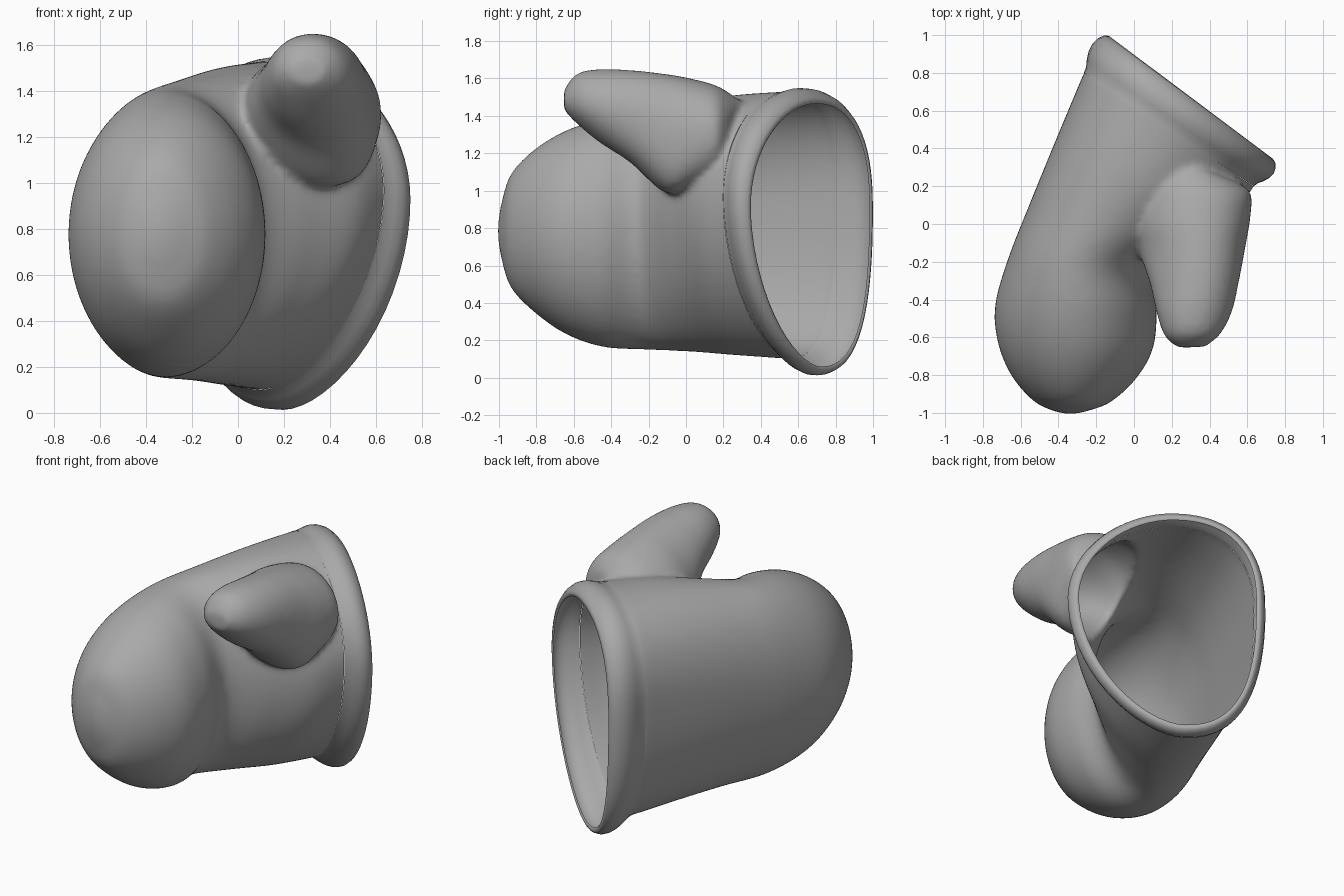
import bpy, bmesh, math
from mathutils import Vector

cube = bpy.data.objects.get("Cube")
if cube:
    bpy.data.objects.remove(cube, do_unlink=True)

grey = bpy.data.materials.new("plain_grey")
grey.use_nodes = True
grey.diffuse_color = (0.4, 0.4, 0.4, 1)
grey.node_tree.nodes["Principled BSDF"].inputs["Base Color"].default_value = (0.4, 0.4, 0.4, 1)

SIDES = 64
NECK = (-0.265, 0.80, 0.635, 0.20, 0.10, 1.53, 0.97, -0.10)
OUT = Vector((0.56, 0.83, 0)).normalized()
ACROSS = Vector((OUT.y, -OUT.x, 0))


def ring(s):
    """Egg-shaped section: left end, right end, bottom, top, widest height, lean."""
    lx, ly, rx, ry, zb, zt, zm, lean = s
    left, right = Vector((lx, ly, 0)), Vector((rx, ry, 0))
    mid, half = (left + right) / 2, (right - left) / 2
    side = half.normalized()
    pts = []
    for i in range(SIDES):
        a = math.tau * i / SIDES
        c, n = math.cos(a), math.sin(a)
        # Squarer on one side, more pointed on the lower other side
        power = 1 + lean if c < 0 else 1 - lean if n < 0 else 1
        c = math.copysign(abs(c) ** power, c)
        n = math.copysign(abs(n) ** power, n)
        p = mid + half * c + side * lean * n * n * (1 if n < 0 else 0.5)
        p.z = zm + n * ((zt - zm) if n > 0 else (zm - zb))
        pts.append(p)
    return pts


def spline(keys, steps=6):
    """Smooth in-between sections."""
    out = []
    for i in range(len(keys) - 1):
        k = [keys[max(0, min(len(keys) - 1, i + j))] for j in (-1, 0, 1, 2)]
        for j in range(steps):
            t = j / steps
            out.append([0.5 * (2 * b + (c - a) * t + (2 * a - 5 * b + 4 * c - d) * t * t
                               + (3 * b - a - 3 * c + d) * t ** 3) for a, b, c, d in zip(*k)])
    return out + [keys[-1]]


def loft(name, rings, capped):
    bm = bmesh.new()
    loops = [[bm.verts.new(p) for p in r] for r in rings]
    for a, b in zip(loops, loops[1:]):
        for i in range(SIDES):
            j = (i + 1) % SIDES
            bm.faces.new((a[i], a[j], b[j], b[i]))
    if capped:
        bm.faces.new(loops[0])
        bm.faces.new(loops[-1])
    bmesh.ops.recalc_face_normals(bm, faces=bm.faces)
    mesh = bpy.data.meshes.new(name)
    bm.to_mesh(mesh)
    bm.free()
    mesh.materials.append(grey)
    mesh.shade_smooth()
    ob = bpy.data.objects.new(name, mesh)
    bpy.context.collection.objects.link(ob)
    return ob


# Hand and fingers, starting a little behind the neck
hand = [
    NECK,
    (-0.42, 0.43, 0.52, 0.05, 0.12, 1.51, 0.92, -0.08),
    (-0.555, 0.10, 0.31, -0.09, 0.14, 1.465, 0.88, -0.05),
    (-0.665, -0.18, 0.10, -0.25, 0.15, 1.42, 0.83, -0.02),
    (-0.735, -0.43, 0.12, -0.46, 0.165, 1.385, 0.78, 0),
    (-0.72, -0.63, 0.10, -0.66, 0.235, 1.32, 0.78, 0),
    (-0.65, -0.80, 0.01, -0.82, 0.35, 1.22, 0.78, 0),
    (-0.54, -0.93, -0.12, -0.94, 0.48, 1.09, 0.78, 0),
    (-0.44, -0.985, -0.23, -0.985, 0.63, 0.94, 0.78, 0),
    (-0.36, -1.005, -0.31, -1.005, 0.74, 0.83, 0.78, 0)]
rings = [ring(s) for s in spline(hand)]
rings.insert(0, [p + OUT * 0.1 for p in rings[0]])
mitten = loft("mitten_body", rings, True)

# Thumb, its root fading into the hand near the neck
thumb_keys = [
    (0.14, 0.37, 0.55, 0.22, 1.15, 1.47, 1.30, 0),
    (0.05, 0.20, 0.62, 0.16, 1.08, 1.555, 1.30, 0.03),
    (0.00, 0.02, 0.615, 0.03, 1.02, 1.60, 1.30, 0.07),
    (0.03, -0.15, 0.595, -0.09, 0.99, 1.625, 1.31, 0.07),
    (0.085, -0.32, 0.56, -0.28, 1.15, 1.645, 1.40, 0.04),
    (0.12, -0.47, 0.52, -0.46, 1.26, 1.65, 1.45, 0),
    (0.16, -0.59, 0.46, -0.58, 1.36, 1.625, 1.48, 0),
    (0.23, -0.655, 0.38, -0.65, 1.43, 1.54, 1.49, 0)]
thumb = loft("thumb_helper", [ring(s) for s in spline(thumb_keys)], True)

# Merge into one soft skin
union = mitten.modifiers.new("join_thumb", 'BOOLEAN')
union.operation = 'UNION'
union.object = thumb
union.solver = 'EXACT'
skin = mitten.modifiers.new("skin", 'REMESH')
skin.mode = 'VOXEL'
skin.voxel_size = 0.018
soft = mitten.modifiers.new("soften", 'SMOOTH')
soft.iterations = 12
bpy.context.view_layer.update()
merged = bpy.data.meshes.new_from_object(mitten.evaluated_get(bpy.context.evaluated_depsgraph_get()))
mitten.modifiers.clear()
bpy.data.objects.remove(thumb, do_unlink=True)

# Open the wrist so the inside is hollow
bm = bmesh.new()
bm.from_mesh(merged)
bmesh.ops.bisect_plane(bm, geom=bm.verts[:] + bm.edges[:] + bm.faces[:],
                       plane_co=Vector(NECK[:2] + (0,)) + OUT * 0.004, plane_no=OUT, clear_outer=True)
bm.to_mesh(merged)
bm.free()
mitten.data = merged
merged.materials.clear()
merged.materials.append(grey)
merged.shade_smooth()

# Rolled cuff: depth behind the neck and outward bulge, shallower on the thumb side
base = ring(NECK)
middle = sum(base, Vector()) / SIDES
cuff_profile = [(0, 0), (0.03, 0.008), (0.06, 0.026), (0.10, 0.044), (0.14, 0.050),
                (0.18, 0.042), (0.21, 0.022), (0.22, 0.0), (0.21, -0.012)]
cuff_rings = []
for depth, bulge in cuff_profile:
    row = []
    for p in base:
        away = p - middle
        reach = depth * (0.95 - 0.25 * away.dot(ACROSS))
        row.append(p + OUT * reach + away.normalized() * bulge - Vector((0, 0, 0.25 * depth)))
    cuff_rings.append(row)
loft("cuff", cuff_rings, False)
